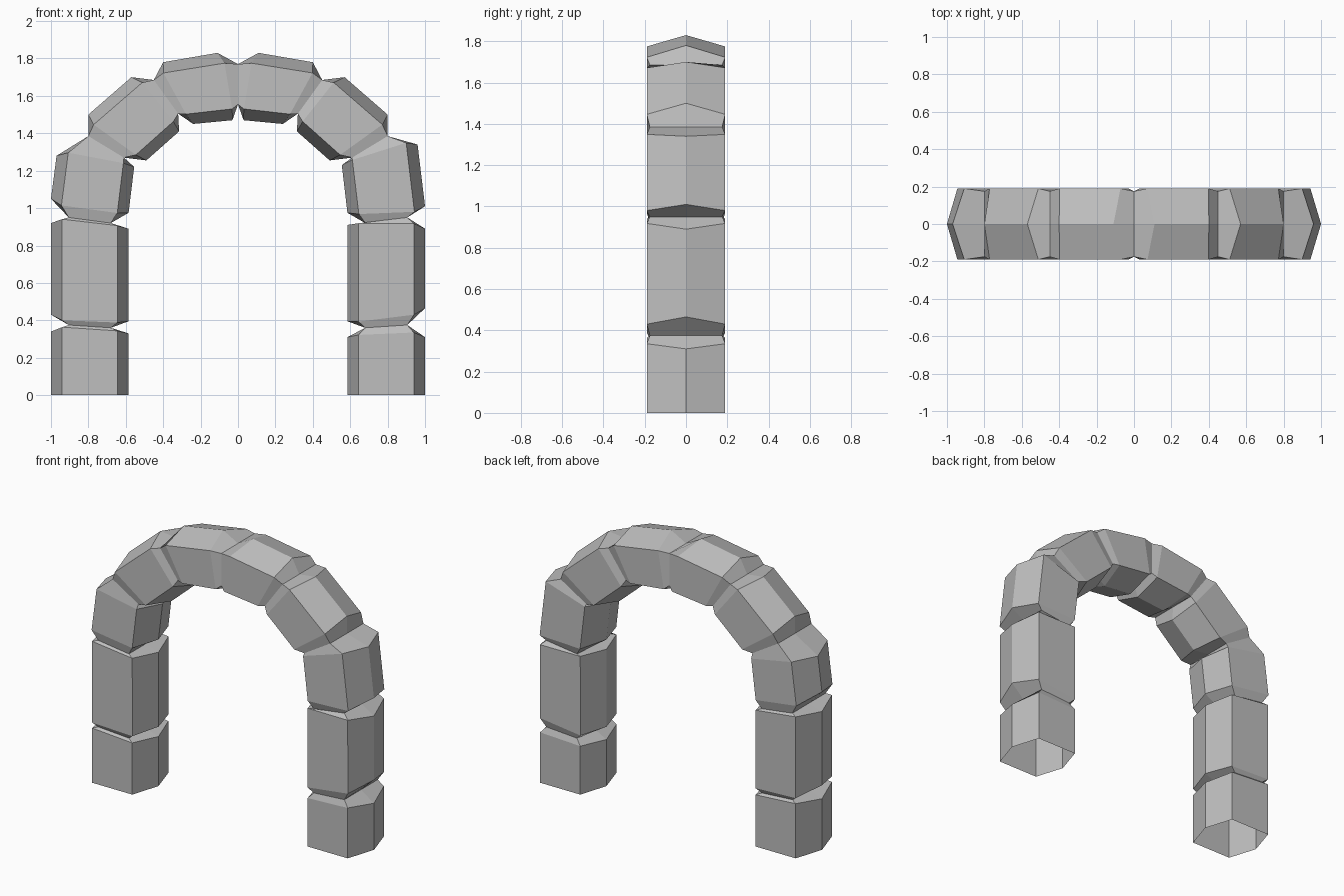
import bpy
import bmesh
from mathutils import Vector

cube = bpy.data.objects.get("Cube")
if cube:
    bpy.data.objects.remove(cube, do_unlink=True)

HALF_DEPTH = 0.19    # front and back faces of the blocks
JOINT_DEPTH = 0.175  # slightly narrower at the mortar joints
BEVEL = 0.06         # how far the ridges stand out from the corners

stone = bpy.data.materials.new("grey stone")
stone.use_nodes = True
stone_colour = (0.52, 0.52, 0.52, 1)
stone.diffuse_color = stone_colour
stone.node_tree.nodes["Principled BSDF"].inputs["Base Color"].default_value = stone_colour


def section(outer, inner, outer_ridge, inner_ridge, depth):
    """Six-sided cross-section; points are given in the x-z plane."""
    return [Vector((p.x, y, p.y)) for p, y in (
        (outer, -depth), (outer_ridge, 0), (outer, depth),
        (inner, depth), (inner_ridge, 0), (inner, -depth))]


def joint_section(outer, inner):
    return section(outer, inner, outer, inner, JOINT_DEPTH)


def body_section(outer, inner, away):
    """Body end whose corners reach a little further than its ridges."""
    across = (inner - outer).normalized() * BEVEL
    return section(outer + across + away * 0.025, inner - across + away * 0.012,
                   outer, inner, HALF_DEPTH)


def make_block(name, rings):
    """Skin a hollow stone block over its cross-sections."""
    bm = bmesh.new()
    loops = [[bm.verts.new(p) for p in ring] for ring in rings]
    for low, high in zip(loops, loops[1:]):
        for i in range(len(low)):
            j = (i + 1) % len(low)
            bm.faces.new((low[i], low[j], high[j], high[i]))
    bmesh.ops.recalc_face_normals(bm, faces=bm.faces)
    mesh = bpy.data.meshes.new(name)
    bm.to_mesh(mesh)
    bm.free()
    mesh.materials.append(stone)
    block = bpy.data.objects.new(name, mesh)
    bpy.context.collection.objects.link(block)


# Ridge ends of each block: outer low, outer high, inner low, inner high
upper_blocks = [
    ("haunch_stone", (.80, 1.50), (.57, 1.70), (.49, 1.255), (.315, 1.41)),
    ("crown_stone", (.40, 1.78), (.11, 1.83), (.24, 1.45), (.03, 1.47)),
]
right_blocks = [
    ("base_stone", (1, 0), (1, .34), (.585, 0), (.585, .33)),
    ("pillar_stone", (1, .43), (1, .92), (.585, .395), (.585, .89)),
    ("springer_stone", (1, 1.05), (.97, 1.28), (.585, .975), (.555, 1.22)),
]
left_blocks = [
    ("base_stone", (1, 0), (1, .31), (.585, 0), (.585, .31)),
    ("pillar_stone", (1, .465), (1, .89), (.585, .395), (.585, .91)),
    ("springer_stone", (1, 1.01), (.96, 1.34), (.585, .975), (.555, 1.23)),
]
# Outer and inner points of the joint above each block
joints = [((.905, .375), (.68, .36)), ((.905, .95), (.68, .92)),
          ((.80, 1.385), (.61, 1.27)), ((.45, 1.685), (.32, 1.505)),
          ((0, 1.77), (0, 1.555))]

# Stack both pillars and close the arch at the crown
for prefix, side, lower_blocks in (("right", -1, right_blocks), ("left", 1, left_blocks)):

    def place(point):
        return Vector((side * point[0], point[1]))

    below = None
    for (name, *ends), joint in zip(lower_blocks + upper_blocks, joints):
        outer_low, outer_high, inner_low, inner_high = map(place, ends)
        above = joint_section(*map(place, joint))
        axis = (outer_high + inner_high - outer_low - inner_low).normalized()
        if below:
            rings = [below, body_section(outer_low, inner_low, -axis)]
        else:
            # The foot is cut flat on the ground
            rings = [body_section(outer_low, inner_low, axis * 0)]
        rings += [body_section(outer_high, inner_high, axis), above]
        make_block(f"{prefix}_{name}", rings)
        below = above
